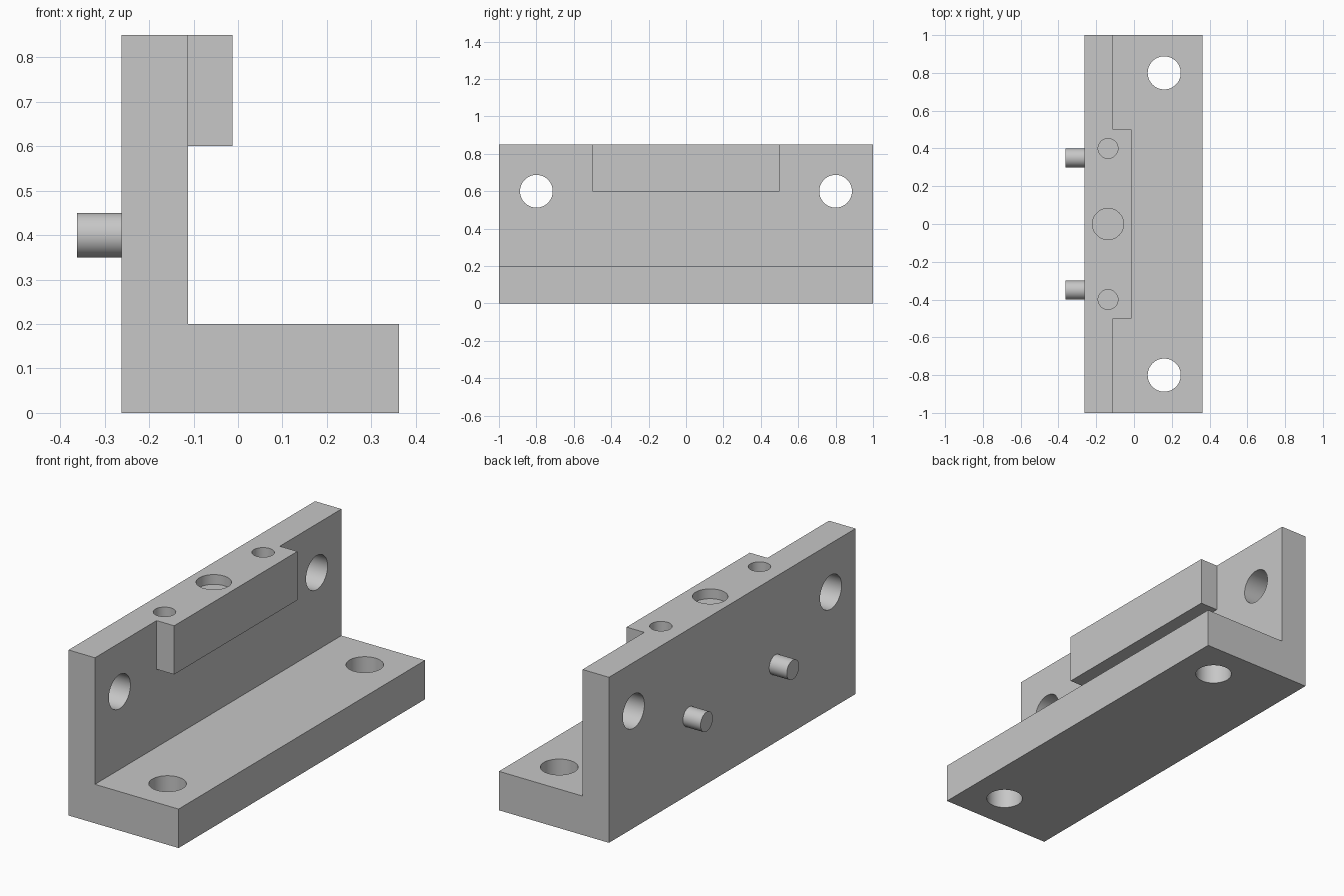
import bpy, bmesh, math
from mathutils import Matrix, Vector

cube = bpy.data.objects.get("Cube")
if cube:
    bpy.data.objects.remove(cube, do_unlink=True)

grey = bpy.data.materials.new("plain_grey")
grey.use_nodes = True
COLOUR = (0.57, 0.57, 0.57, 1)
grey.diffuse_color = COLOUR
grey.node_tree.nodes["Principled BSDF"].inputs["Base Color"].default_value = COLOUR


def make_object(name, bm):
    bmesh.ops.recalc_face_normals(bm, faces=bm.faces)
    mesh = bpy.data.meshes.new(name)
    bm.to_mesh(mesh)
    bm.free()
    mesh.materials.append(grey)
    obj = bpy.data.objects.new(name, mesh)
    bpy.context.collection.objects.link(obj)
    return obj


def extrusion(name, profile, half_length):
    """Extrude an (x, z) profile symmetrically along y."""
    bm = bmesh.new()
    face = bm.faces.new([bm.verts.new((x, -half_length, z)) for x, z in profile])
    out = bmesh.ops.extrude_face_region(bm, geom=[face])
    verts = [v for v in out["geom"] if isinstance(v, bmesh.types.BMVert)]
    bmesh.ops.translate(bm, verts=verts, vec=(0, 2 * half_length, 0))
    return make_object(name, bm)


def cylinder(name, start, end, radius):
    start, end = Vector(start), Vector(end)
    axis = end - start
    turn = axis.to_track_quat("Z", "Y").to_matrix().to_4x4()
    bm = bmesh.new()
    bmesh.ops.create_cone(bm, cap_ends=True, segments=64, radius1=radius,
                          radius2=radius, depth=axis.length,
                          matrix=Matrix.Translation((start + end) / 2) @ turn)
    return make_object(name, bm)


def combine(target, tool, operation):
    """Apply a boolean and discard the tool object."""
    mod = target.modifiers.new("boolean", "BOOLEAN")
    mod.operation, mod.object, mod.solver = operation, tool, "EXACT"
    bpy.context.view_layer.objects.active = target
    bpy.ops.object.modifier_apply(modifier=mod.name)
    bpy.data.objects.remove(tool, do_unlink=True)


def smooth(obj):
    bpy.ops.object.select_all(action="DESELECT")
    obj.select_set(True)
    bpy.context.view_layer.objects.active = obj
    bpy.ops.object.shade_smooth_by_angle(angle=math.radians(30))


BACK, WALL, LIP, FRONT = -0.2625, -0.1125, -0.0125, 0.3625
BASE_TOP, LIP_BOTTOM, TOP = 0.2, 0.6, 0.85

# L-shaped bracket with the thickened lip along the wall top
bracket = extrusion("angle_bracket", [(BACK, 0), (FRONT, 0), (FRONT, BASE_TOP),
                                      (WALL, BASE_TOP), (WALL, TOP), (BACK, TOP)], 1)
lip = extrusion("wall_lip", [(-0.2, LIP_BOTTOM), (LIP, LIP_BOTTOM),
                             (LIP, TOP), (-0.2, TOP)], 0.5)
combine(bracket, lip, "UNION")

# Shallow round recess in the middle of the lip
hole_x = (BACK + LIP) / 2
combine(bracket, cylinder("recess_cutter", (hole_x, 0, TOP - 0.05),
                          (hole_x, 0, TOP + 0.1), 0.0825), "DIFFERENCE")

for side in (-1, 1):
    # Mounting holes through the base and the wall, blind holes in the lip
    y = 0.8 * side
    for start, end, radius in (
            ((0.16, y, -0.1), (0.16, y, 0.3), 0.0875),
            ((-0.4, y, 0.6), (0, y, 0.6), 0.0875),
            ((hole_x, 0.4 * side, TOP - 0.2), (hole_x, 0.4 * side, TOP + 0.1), 0.0525)):
        combine(bracket, cylinder("hole_cutter", start, end, radius), "DIFFERENCE")

    # Locating pins on the outer wall face
    pin = cylinder("left_pin" if side < 0 else "right_pin",
                   (-0.3625, 0.35 * side, 0.4), (BACK + 0.02, 0.35 * side, 0.4), 0.05)
    pin.name = "rear_locating_pin" if side > 0 else "front_locating_pin"
    smooth(pin)

smooth(bracket)
